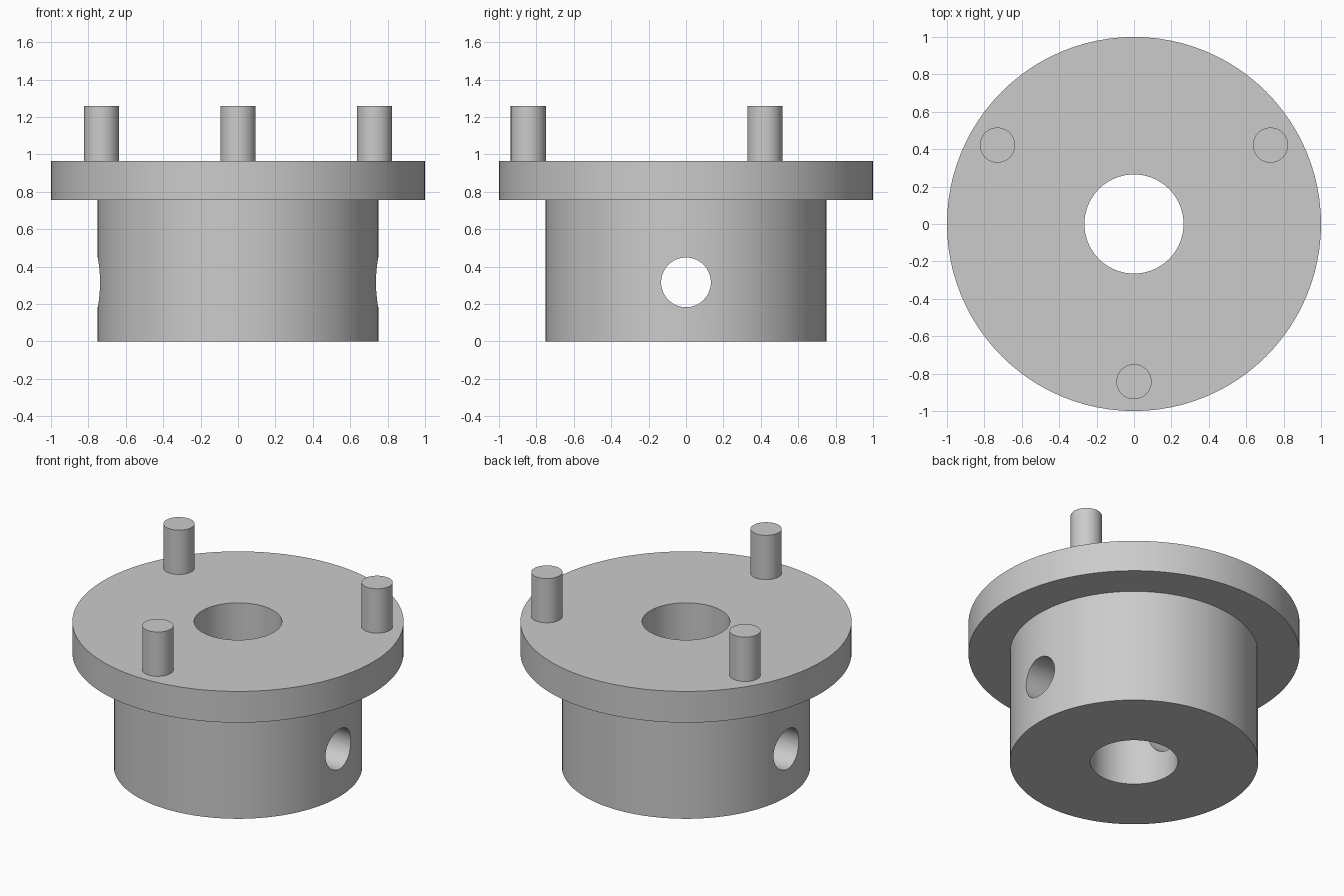
import bpy, bmesh, math
from mathutils import Matrix, Vector

if "Cube" in bpy.data.objects:
    bpy.data.objects.remove(bpy.data.objects["Cube"], do_unlink=True)

SEGMENTS = 96
HUB_R, BORE_R, FLANGE_R = 0.75, 0.265, 1.0
FLANGE_BOTTOM, FLANGE_TOP = 0.757, 0.965
PIN_R, PIN_CIRCLE, PIN_TOP = 0.094, 0.843, 1.26
HOLE_R, HOLE_Z = 0.133, 0.316

grey = bpy.data.materials.new("plain grey")
grey.use_nodes = True
colour = (0.6, 0.6, 0.6, 1)
grey.diffuse_color = colour
grey.node_tree.nodes["Principled BSDF"].inputs["Base Color"].default_value = colour


def make_object(name, bm):
    bmesh.ops.recalc_face_normals(bm, faces=bm.faces)
    mesh = bpy.data.meshes.new(name)
    bm.to_mesh(mesh)
    bm.free()
    mesh.materials.append(grey)
    obj = bpy.data.objects.new(name, mesh)
    bpy.context.collection.objects.link(obj)
    return obj


def select_only(obj):
    bpy.ops.object.select_all(action="DESELECT")
    obj.select_set(True)
    bpy.context.view_layer.objects.active = obj


def smooth(obj):
    select_only(obj)
    bpy.ops.object.shade_smooth_by_angle(angle=math.radians(30))


def cylinder(name, radius, height, matrix, segments):
    bm = bmesh.new()
    bmesh.ops.create_cone(bm, cap_ends=True, segments=segments, radius1=radius,
                          radius2=radius, depth=height, matrix=matrix)
    return make_object(name, bm)


# Flanged hub: closed profile turned around the bore axis
profile = [(BORE_R, 0), (HUB_R, 0), (HUB_R, FLANGE_BOTTOM),
           (FLANGE_R, FLANGE_BOTTOM), (FLANGE_R, FLANGE_TOP), (BORE_R, FLANGE_TOP)]
bm = bmesh.new()
verts = [bm.verts.new((r, 0, z)) for r, z in profile]
edges = [bm.edges.new((v, verts[i - 1])) for i, v in enumerate(verts)]
bmesh.ops.spin(bm, geom=verts + edges, cent=(0, 0, 0), axis=(0, 0, 1),
               angle=math.tau, steps=SEGMENTS, use_merge=True)
bmesh.ops.remove_doubles(bm, verts=bm.verts, dist=0.0001)
hub = make_object("flanged_hub", bm)

# Cross hole drilled through both walls
across = Matrix.Translation((0, 0, HOLE_Z)) @ Matrix.Rotation(math.pi / 2, 4, "Y")
drill = cylinder("cross_hole_cutter", HOLE_R, 2, across, 64)
drill.hide_render = True
cut = hub.modifiers.new("cross hole", "BOOLEAN")
cut.operation = "DIFFERENCE"
cut.solver = "EXACT"
cut.object = drill
select_only(hub)
bpy.ops.object.modifier_apply(modifier=cut.name)
bpy.data.objects.remove(drill, do_unlink=True)
smooth(hub)

# Three drive pins standing on the flange, slightly sunk into it
sink = 0.01
height = PIN_TOP - FLANGE_TOP + sink
for name, degrees in (("front_pin", -90), ("back_left_pin", 30), ("back_right_pin", 150)):
    a = math.radians(degrees)
    centre = Vector((PIN_CIRCLE * math.cos(a), PIN_CIRCLE * math.sin(a), PIN_TOP - height / 2))
    smooth(cylinder(name, PIN_R, height, Matrix.Translation(centre), 48))
